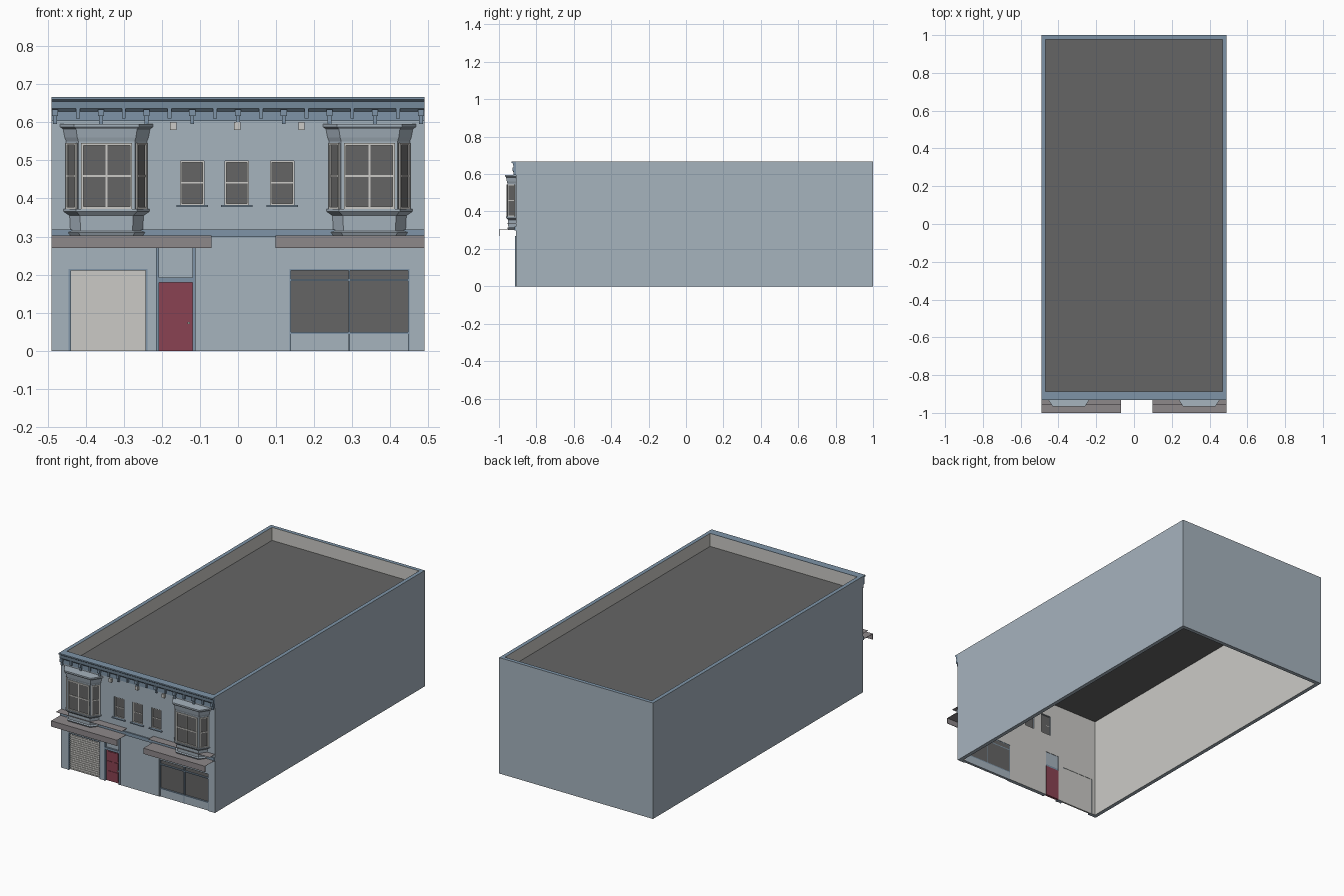
import bpy, bmesh, math
from mathutils import Matrix, Vector

cube = bpy.data.objects.get("Cube")
if cube:
    bpy.data.objects.remove(cube, do_unlink=True)


# Materials from sRGB bytes, stored as linear values
def linear(byte):
    c = byte / 255
    return c / 12.92 if c <= 0.04045 else ((c + 0.055) / 1.055) ** 2.4


COLOURS = {
    "wall_pale_blue": (166, 179, 190),
    "inner_off_white": (203, 202, 198),
    "trim_blue": (126, 148, 167),
    "dark_grey": (101, 101, 101),
    "door_red": (138, 66, 82),
    "awning_grey": (141, 136, 138),
}
MATS = []
for name, rgb in COLOURS.items():
    m = bpy.data.materials.new(name)
    m.use_nodes = True
    col = (*[linear(b) for b in rgb], 1)
    m.diffuse_color = col
    bsdf = m.node_tree.nodes["Principled BSDF"]
    bsdf.inputs["Base Color"].default_value = col
    bsdf.inputs["Roughness"].default_value = 0.9
    MATS.append(m)
WALL, INNER, TRIM, DARK, RED, AWNING = range(len(MATS))

FRONT, BACK, SIDE, TOP, THICK = -0.91, 1.0, 0.49, 0.667, 0.022


# Helpers
def finish(name, bm):
    mesh = bpy.data.meshes.new(name)
    bm.to_mesh(mesh)
    bm.free()
    for m in MATS:
        mesh.materials.append(m)
    ob = bpy.data.objects.new(name, mesh)
    bpy.context.scene.collection.objects.link(ob)
    return ob


def box(bm, x, y, z, mat, frame=Matrix()):
    mid = Vector([(a + b) / 2 for a, b in (x, y, z)])
    size = Vector([abs(b - a) for a, b in (x, y, z)])
    new = bmesh.ops.create_cube(
        bm, size=1, matrix=frame @ Matrix.Translation(mid) @ Matrix.Diagonal(size.to_4d()))
    for f in {f for v in new["verts"] for f in v.link_faces}:
        f.material_index = mat


def loft(bm, rings, mat):
    loops = [[bm.verts.new(p) for p in ring] for ring in rings]
    faces = [bm.faces.new(loops[0]), bm.faces.new(loops[-1])]
    for a, b in zip(loops, loops[1:]):
        for i in range(len(a)):
            j = (i + 1) % len(a)
            faces.append(bm.faces.new((a[i], a[j], b[j], b[i])))
    bmesh.ops.recalc_face_normals(bm, faces=faces)
    for f in faces:
        f.material_index = mat
    return faces


def window(bm, frame, w, h, bar=0.005, mullion=False):
    """Sash window centred on the frame origin, facing local -y."""
    box(bm, (-w, w), (-0.001, 0.002), (-h, h), DARK, frame)
    out = (-0.005, 0.002)
    for s in (-1, 1):
        box(bm, (s * w, s * (w - bar)), out, (-h, h), INNER, frame)
        box(bm, (-w, w), out, (s * h, s * (h - bar)), INNER, frame)
    box(bm, (-w, w), (-0.004, 0.002), (-bar / 2, bar / 2), INNER, frame)
    if mullion:
        box(bm, (-bar / 2, bar / 2), (-0.004, 0.002), (-h, h), INNER, frame)


# Side and back walls, as one U-shaped plan
inx, iny = SIDE - THICK, BACK - THICK
plan = [(-SIDE, FRONT), (-inx, FRONT), (-inx, iny), (inx, iny),
        (inx, FRONT), (SIDE, FRONT), (SIDE, BACK), (-SIDE, BACK)]
bm = bmesh.new()
for f in loft(bm, [[(x, y, z) for x, y in plan] for z in (0, TOP)], WALL):
    c = f.calc_center_median()
    if f.normal.z > 0.5:
        f.material_index = TRIM
    elif abs(f.normal.z) < 0.5 and abs(c.x) < inx + 0.001 and FRONT + 0.01 < c.y < iny + 0.001:
        f.material_index = INNER
finish("side_and_back_walls", bm)

# Flat roof behind the parapet
bm = bmesh.new()
box(bm, (-inx, inx), (FRONT + THICK, iny), (0.585, 0.592), DARK)
finish("roof", bm)

# Facade wall with openings: (x0, x1, z0, z1)
GARAGE = (-0.445, -0.237, 0, 0.215)
DOOR = (-0.207, -0.12, 0, 0.27)
SHOP = (0.135, 0.45, 0, 0.215)
SMALL = [(x - 0.031, x + 0.031, 0.383, 0.499) for x in (-0.12, -0.003, 0.116)]
HOLES = [GARAGE, DOOR, SHOP] + SMALL
xs = sorted({-inx, inx} | {x for h in HOLES for x in h[:2]})
zs = sorted({0, TOP - 0.002} | {z for h in HOLES for z in h[2:]})
bm = bmesh.new()
grid = {(x, z): bm.verts.new((x, FRONT, z)) for x in xs for z in zs}
for x0, x1 in zip(xs, xs[1:]):
    for z0, z1 in zip(zs, zs[1:]):
        cx, cz = (x0 + x1) / 2, (z0 + z1) / 2
        if not any(a < cx < b and c < cz < d for a, b, c, d in HOLES):
            bm.faces.new([grid[p] for p in ((x0, z0), (x1, z0), (x1, z1), (x0, z1))])
bmesh.ops.delete(bm, geom=[v for v in bm.verts if not v.link_faces], context="VERTS")
facade = finish("front_wall", bm)
solid = facade.modifiers.new("thickness", "SOLIDIFY")
solid.thickness, solid.offset, solid.material_offset = THICK, -1, 1

# Ribbed garage door with trim
bm = bmesh.new()
x0, x1, _, top = GARAGE
box(bm, (x0, x1), (-0.896, -0.89), (0, top), INNER)
ribs = 18
for i in range(ribs):
    z = top * i / ribs
    box(bm, (x0, x1), (-0.899, -0.895), (z, z + top / ribs * 0.55), INNER)
for x in (x0, x1 - 0.006):
    box(bm, (x, x + 0.006), (-0.912, -0.89), (0, top), TRIM)
box(bm, (x0, x1), (-0.912, -0.89), (top - 0.004, top), TRIM)
finish("garage_door", bm)

# Entrance door, lintel, transom panel and side trims
bm = bmesh.new()
x0, x1, _, top = DOOR
box(bm, (x0, x1), (-0.9, -0.886), (0, 0.18), RED)
for i in range(2):
    for j in range(3):
        x, z = x0 + 0.009 + i * 0.037, 0.012 + j * 0.056
        box(bm, (x, x + 0.03), (-0.903, -0.9), (z, z + 0.046), RED)
box(bm, (-0.133, -0.126), (-0.909, -0.9), (0.07, 0.076), INNER)
box(bm, (x0, x1), (-0.912, -0.89), (0.18, 0.193), TRIM)
box(bm, (x0, x1), (-0.902, -0.89), (0.193, top), WALL)
for x in (x0 - 0.008, x1):
    box(bm, (x, x + 0.008), (-0.914, -0.89), (0, top), TRIM)
finish("entrance_door", bm)

# Shop window with bulkhead, mullion and transom bar
bm = bmesh.new()
x0, x1, _, top = SHOP
mid = (x0 + x1) / 2
box(bm, (x0, x1), (-0.899, -0.89), (0.045, top), DARK)
box(bm, (x0, x1), (-0.905, -0.89), (0, 0.045), WALL)
for x in (x0, mid - 0.002, x1 - 0.004):
    box(bm, (x, x + 0.004), (-0.909, -0.89), (0, top), TRIM)
for z in (0.044, 0.183, top - 0.004):
    box(bm, (x0, x1), (-0.908, -0.89), (z, z + 0.005), TRIM)
finish("shop_window", bm)

# Small upper windows with sills
bm = bmesh.new()
for a, b, c, d in SMALL:
    spot = Matrix.Translation(((a + b) / 2, -0.9, (c + d) / 2))
    window(bm, spot, (b - a) / 2, (d - c) / 2, 0.004)
    box(bm, (a - 0.01, b + 0.01), (-0.92, -0.9), (c - 0.006, c), TRIM)
finish("upper_windows", bm)

# Bay windows: rings of (z, half width at wall, half width at front, depth)
RINGS = [(0.303, 0.1, 0.07, 0.042), (0.311, 0.106, 0.074, 0.046), (0.315, 0.095, 0.068, 0.04),
         (0.355, 0.097, 0.07, 0.042), (0.366, 0.113, 0.08, 0.052), (0.372, 0.113, 0.08, 0.052),
         (0.372, 0.106, 0.074, 0.045), (0.55, 0.106, 0.074, 0.045), (0.56, 0.11, 0.077, 0.048),
         (0.582, 0.114, 0.08, 0.052), (0.588, 0.122, 0.085, 0.057), (0.596, 0.122, 0.085, 0.057)]
for side, cx in (("right", -0.345), ("left", 0.345)):
    bm = bmesh.new()
    loft(bm, [[(cx - w, FRONT, z), (cx - f, FRONT - d, z), (cx + f, FRONT - d, z),
               (cx + w, FRONT, z)] for z, w, f, d in RINGS], WALL)
    _, w, f, d = RINGS[6]
    zc, turn = 0.459, math.atan2(d, w - f)
    window(bm, Matrix.Translation((cx, FRONT - d, zc)), 0.067, 0.086, 0.006, True)
    for s in (-1, 1):
        spot = Matrix.Translation((cx + s * (w + f) / 2, FRONT - d / 2, zc))
        window(bm, spot @ Matrix.Rotation(s * turn, 4, "Z"), 0.023, 0.086)
    finish(side + "_bay_window", bm)

# Cornice and brackets
PROFILE = [(FRONT, 0.604), (-0.914, 0.604), (-0.914, 0.628), (-0.922, 0.636), (-0.925, 0.655),
           (-0.932, 0.66), (-0.932, TOP), (FRONT + THICK, TOP), (FRONT + THICK, 0.665), (FRONT, 0.665)]
bm = bmesh.new()
loft(bm, [[(x, y, z) for y, z in PROFILE] for x in (-SIDE, SIDE)], TRIM)
for i in range(17):
    x = -0.48 + 0.06 * i
    if i % 2 == 0:
        box(bm, (x - 0.008, x + 0.008), (-0.928, FRONT), (0.616, 0.634), TRIM)
        box(bm, (x - 0.005, x + 0.005), (-0.921, FRONT), (0.595, 0.616), TRIM)
    else:
        box(bm, (x - 0.005, x + 0.005), (-0.925, FRONT), (0.61, 0.636), TRIM)
finish("cornice", bm)

# Small lamp blocks under the cornice
bm = bmesh.new()
for x in (-0.17, -0.002, 0.167):
    box(bm, (x - 0.008, x + 0.008), (-0.922, FRONT), (0.58, 0.601), INNER)
finish("lamp_blocks", bm)

# Belt course between the floors
bm = bmesh.new()
box(bm, (-SIDE, SIDE), (-0.917, FRONT), (0.299, 0.319), TRIM)
finish("belt_course", bm)

# Awnings: front board and two thin shelves
for side, x in (("right", (-SIDE, -0.07)), ("left", (0.098, SIDE))):
    bm = bmesh.new()
    box(bm, x, (-1.0, -0.997), (0.27, 0.303), AWNING)
    box(bm, x, (-0.997, FRONT), (0.302, 0.303), AWNING)
    box(bm, x, (-0.957, FRONT), (0.3365, 0.3375), AWNING)
    finish(side + "_awning", bm)
